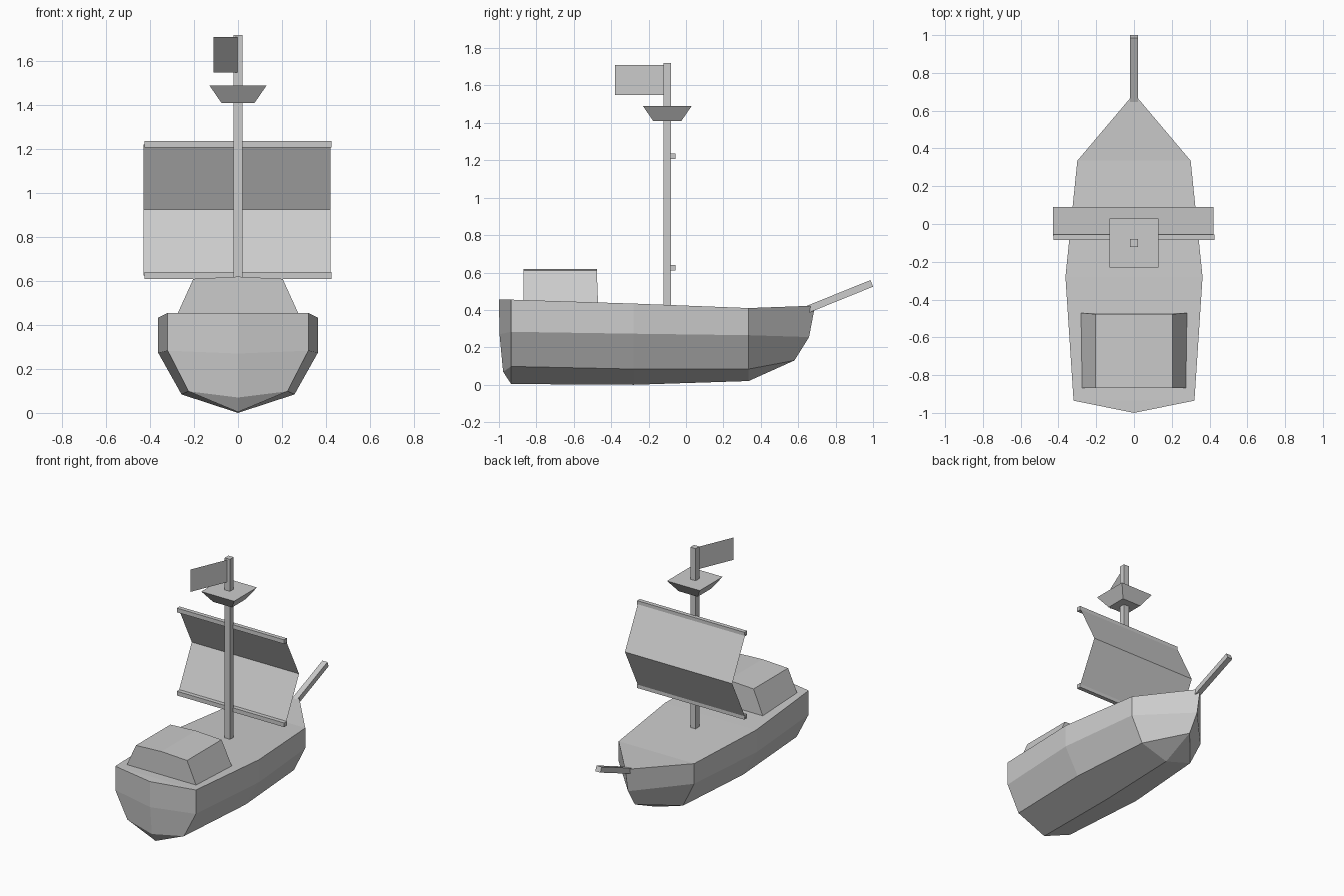
import bpy
import bmesh
from mathutils import Vector

cube = bpy.data.objects.get("Cube")
if cube:
    bpy.data.objects.remove(cube, do_unlink=True)

# One plain grey for the whole ship
grey = bpy.data.materials.new("light_grey")
grey.use_nodes = True
colour = (0.6, 0.6, 0.6, 1)
grey.diffuse_color = colour
grey.node_tree.nodes["Principled BSDF"].inputs["Base Color"].default_value = colour


def make(name, verts, faces, closed=True):
    mesh = bpy.data.meshes.new(name)
    bm = bmesh.new()
    vs = [bm.verts.new(v) for v in verts]
    for f in faces:
        bm.faces.new([vs[i] for i in f])
    if closed:
        bmesh.ops.remove_doubles(bm, verts=bm.verts[:], dist=0.0005)
        bmesh.ops.recalc_face_normals(bm, faces=bm.faces[:])
    bm.to_mesh(mesh)
    bm.free()
    mesh.materials.append(grey)
    ob = bpy.data.objects.new(name, mesh)
    bpy.context.collection.objects.link(ob)
    return ob


def loft(name, rings):
    """Join equal closed rings of points and cap both ends."""
    n = len(rings[0])
    faces = [list(range(n)), list(range((len(rings) - 1) * n, len(rings) * n))]
    for r in range(len(rings) - 1):
        for i in range(n):
            j = (i + 1) % n
            faces.append([r * n + i, r * n + j, r * n + n + j, r * n + n + i])
    return make(name, [p for ring in rings for p in ring], faces)


def rect(hx, hy, z, cy=0.0):
    return [(-hx, cy - hy, z), (hx, cy - hy, z), (hx, cy + hy, z), (-hx, cy + hy, z)]


# Hull: stations from stern to bow, each rail, upper chine, lower chine, keel (x, y, z)
stations = [
    [(0, -1.0, 0.455), (0, -0.997, 0.27), (0, -0.978, 0.07), (0, -0.935, 0.004)],
    [(0.32, -0.935, 0.455), (0.32, -0.935, 0.283), (0.225, -0.935, 0.098), (0, -0.935, 0.004)],
    [(0.363, -0.28, 0.434), (0.363, -0.28, 0.273), (0.257, -0.28, 0.084), (0, -0.28, 0)],
    [(0.3, 0.335, 0.41), (0.3, 0.335, 0.265), (0.21, 0.335, 0.084), (0, 0.335, 0.02)],
    [(0, 0.69, 0.423), (0, 0.658, 0.255), (0, 0.58, 0.13), (0, 0.58, 0.13)],
]
bm = bmesh.new()
for a, b in zip(stations, stations[1:]):
    for side in (1, -1):
        for i in range(3):
            quad = []
            for p in (a[i], a[i + 1], b[i + 1], b[i]):
                if p not in quad:
                    quad.append(p)
            bm.faces.new([bm.verts.new((p[0] * side, p[1], p[2])) for p in quad])
    # Deck panel across the two rails
    deck = []
    for x, y, z in (a[0], b[0], (-b[0][0], *b[0][1:]), (-a[0][0], *a[0][1:])):
        if (x, y, z) not in deck:
            deck.append((x, y, z))
    bm.faces.new([bm.verts.new(p) for p in deck])
bmesh.ops.remove_doubles(bm, verts=bm.verts[:], dist=0.0005)
bmesh.ops.recalc_face_normals(bm, faces=bm.faces[:])
hull_mesh = bpy.data.meshes.new("hull")
bm.to_mesh(hull_mesh)
bm.free()
hull_mesh.materials.append(grey)
bpy.context.collection.objects.link(bpy.data.objects.new("hull", hull_mesh))

# Cabin: sloping sides under a very shallow ridged roof
loft("cabin", [[(-0.285, y0, 0.43), (0.285, y0, 0.43), (0.203, y1, 0.61),
                (0, y1, 0.62), (-0.203, y1, 0.61)]
               for y0, y1 in ((-0.868, -0.868), (-0.47, -0.477))])

# Mast and lookout platform
MAST_Y = -0.1
loft("mast", [rect(0.021, 0.021, z, MAST_Y) for z in (0.41, 1.72)])
loft("lookout", [rect(0.075, 0.075, 1.41, MAST_Y), rect(0.13, 0.13, 1.49, MAST_Y)])

# Yards
for name, z in (("lower_yard", 0.61), ("upper_yard", 1.207)):
    loft(name, [rect(0.426, 0.015, h, -0.07) for h in (z, z + 0.03)])

# Sail folded once, bulging toward the bow
profile = [(-0.06, 0.625), (0.09, 0.925), (-0.06, 1.222)]
make("sail", [(x, y, z) for y, z in profile for x in (-0.43, 0.422)],
     [(0, 1, 3, 2), (2, 3, 5, 4)], closed=False)

# Flag streaming aft
make("flag", [(0, -0.115, 1.55), (-0.112, -0.38, 1.55),
              (-0.112, -0.38, 1.71), (0, -0.115, 1.71)], [(0, 1, 2, 3)], closed=False)

# Bowsprit: square spar rising forward
start, end = Vector((0, 0.65, 0.403)), Vector((0, 0.993, 0.542))
along = (end - start).normalized()
up = Vector((1, 0, 0)).cross(along) * 0.019
side = Vector((0.02, 0, 0))
loft("bowsprit", [[c - side - up, c + side - up, c + side + up, c - side + up]
                  for c in (start, end)])
